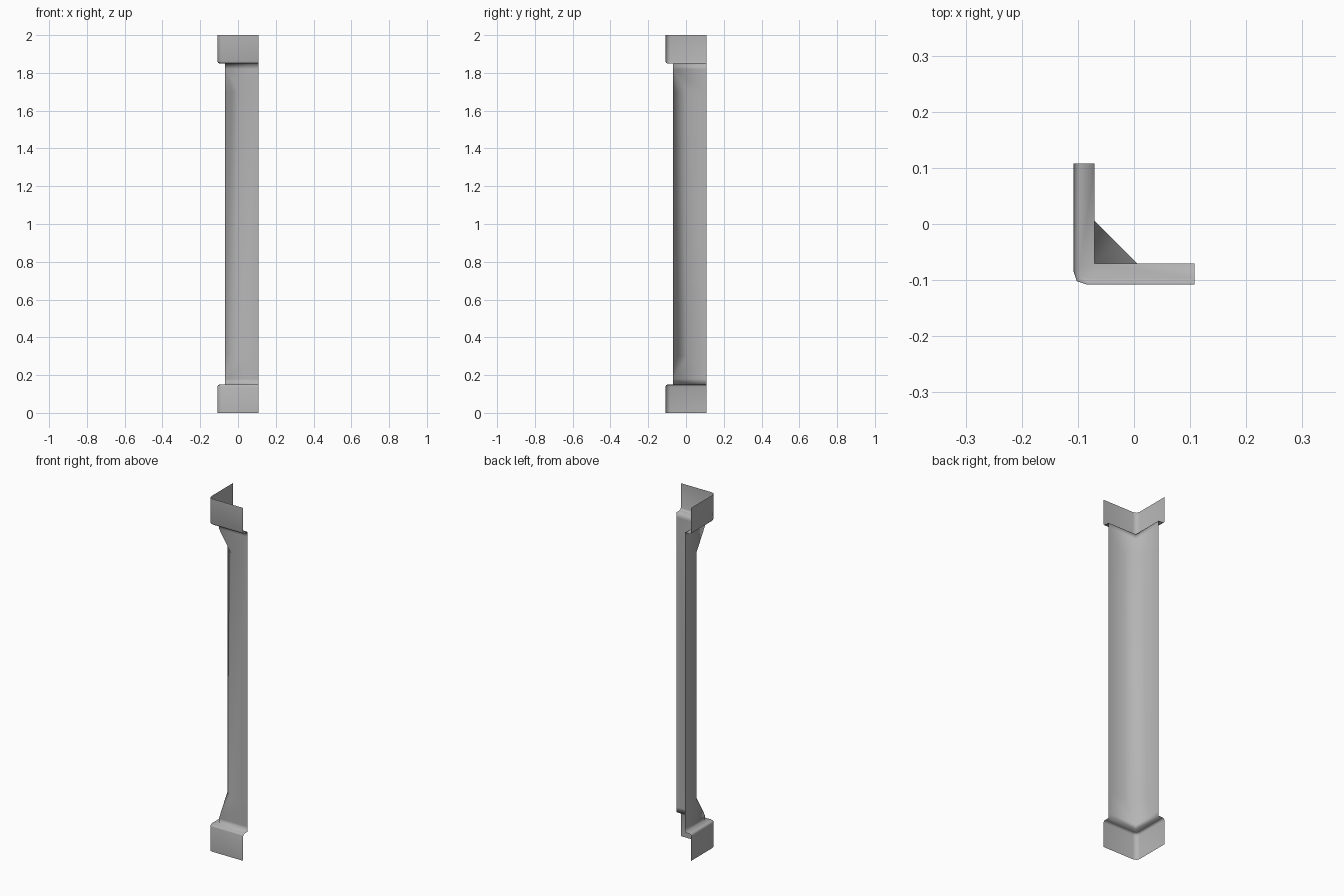
import bpy, bmesh, math

if "Cube" in bpy.data.objects:
    bpy.data.objects.remove(bpy.data.objects["Cube"])

E = 0.108       # free ends of the two arms
OUT = 0.108     # outer face of the end collars
IN = 0.07       # outer face of the shaft


def section(z, o, cut, bulge=0.0):
    """L-shaped open profile: faces at -o, corner cut off by `cut`, rounded by `bulge`."""
    c = -o + cut
    m = -o + cut / 2 - bulge
    return [(-o, E, z), (-o, c, z), (m, m, z), (c, -o, z), (E, -o, z)]


# lower half of the strip: collar, rounded rim, ledge, shaft, corner chamfer
half = [
    (0.0, OUT, 0.024, 0.006),
    (0.139, OUT, 0.024, 0.006),
    (0.147, OUT - 0.003, 0.022, 0.006),
    (0.15, OUT - 0.011, 0.018, 0.005),
    (0.15, IN, 0.0, 0.0),
    (0.18, IN, 0.0, 0.0),
    (0.30, IN, 0.075, 0.0),
]
levels = half + [(2 - z, o, c, b) for z, o, c, b in reversed(half)]

# corner strip as one open sheet
bm = bmesh.new()
rows = [[bm.verts.new(p) for p in section(*lv)] for lv in levels]
for a, b in zip(rows, rows[1:]):
    for i in range(len(a) - 1):
        bm.faces.new((a[i], a[i + 1], b[i + 1], b[i]))
bmesh.ops.remove_doubles(bm, verts=bm.verts[:], dist=1e-5)

mesh = bpy.data.meshes.new("corner_strip")
bm.to_mesh(mesh)
bm.free()
obj = bpy.data.objects.new("corner_strip", mesh)
bpy.context.collection.objects.link(obj)

# darker grey finish
mat = bpy.data.materials.new("dark_grey")
mat.diffuse_color = (0.46, 0.46, 0.46, 1.0)
mat.use_nodes = True
mat.node_tree.nodes["Principled BSDF"].inputs["Base Color"].default_value = mat.diffuse_color
mesh.materials.append(mat)

# soft shading that also flows over the ledges
bpy.context.view_layer.objects.active = obj
obj.select_set(True)
bpy.ops.object.shade_smooth_by_angle(angle=math.radians(120))
